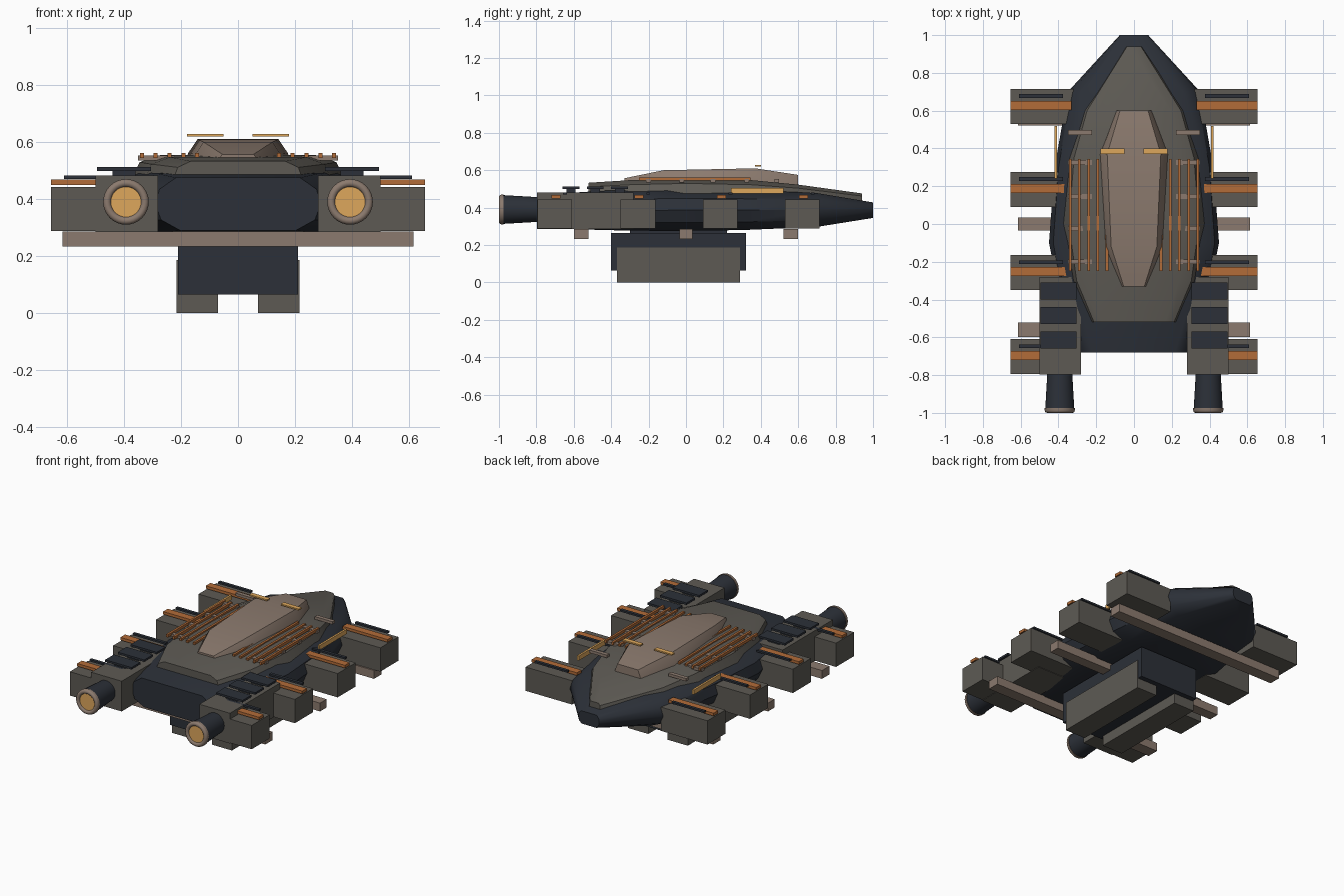
import bpy, bmesh, math

if "Cube" in bpy.data.objects:
    bpy.data.objects.remove(bpy.data.objects["Cube"])

def mat(name, r, g, b):
    m = bpy.data.materials.new(name)
    m.diffuse_color = (r, g, b, 1)
    m.use_nodes = True
    m.node_tree.nodes["Principled BSDF"].inputs["Base Color"].default_value = m.diffuse_color
    return m

DARK = mat("dark_plate", 0.025, 0.03, 0.04)
GREY = mat("grey_armour", 0.11, 0.102, 0.088)
BROWN = mat("brown_metal", 0.26, 0.195, 0.156)
ORANGE = mat("orange_trim", 0.45, 0.15, 0.04)
AMBER = mat("amber_light", 0.73, 0.39, 0.107)

def finish(name, bm, m, angle=None):
    bmesh.ops.recalc_face_normals(bm, faces=bm.faces)
    me = bpy.data.meshes.new(name)
    bm.to_mesh(me)
    bm.free()
    me.materials.append(m)
    ob = bpy.data.objects.new(name, me)
    bpy.context.collection.objects.link(ob)
    if angle:
        bpy.context.view_layer.objects.active = ob
        ob.select_set(True)
        bpy.ops.object.shade_smooth_by_angle(angle=math.radians(angle))
        ob.select_set(False)
    return ob

def box(name, x, y, z, m):
    """Box from (min, max) ranges on each axis."""
    bm = bmesh.new()
    bmesh.ops.create_cube(bm, size=1)
    for v in bm.verts:
        v.co = [r[0] + (c + 0.5) * (r[1] - r[0]) for c, r in zip(v.co, (x, y, z))]
    return finish(name, bm, m)

def pair(name, x, y, z, m):
    box(name + "_right", x, y, z, m)
    box(name + "_left", (-x[1], -x[0]), y, z, m)

def loft(name, stations, section, m, angle):
    """Skin along y; section holds (width, height) factors of the right half."""
    bm = bmesh.new()
    rings = []
    for y, w, zb, zt in stations:
        half = [(w * sx, zb + (zt - zb) * sz) for sx, sz in section]
        pts = half + [(-x, z) for x, z in reversed(half)]
        rings.append([bm.verts.new((x, y, z)) for x, z in pts])
    n = len(rings[0])
    for a, b in zip(rings, rings[1:]):
        for i in range(n):
            j = (i + 1) % n
            bm.faces.new((a[i], a[j], b[j], b[i]))
    bm.faces.new(rings[0])
    bm.faces.new(rings[-1])
    return finish(name, bm, m, angle)

def lathe(name, profile, x, z, m, seg=32):
    """Turn (radius, y) profile about a y-axis line through (x, z)."""
    bm = bmesh.new()
    rings = [[bm.verts.new((x + r * math.cos(2 * math.pi * i / seg), y,
                            z + r * math.sin(2 * math.pi * i / seg)))
              for i in range(seg)] for r, y in profile]
    for a, b in zip(rings, rings[1:]):
        for i in range(seg):
            j = (i + 1) % seg
            bm.faces.new((a[i], a[j], b[j], b[i]))
    bm.faces.new(rings[0])
    bm.faces.new(rings[-1])
    return finish(name, bm, m, 40)

# Hull, upper deck and canopy
loft("hull", [(-0.68, 0.29, 0.29, 0.475), (-0.45, 0.38, 0.28, 0.49), (-0.1, 0.45, 0.275, 0.497),
              (0.3, 0.42, 0.28, 0.495), (0.7, 0.35, 0.297, 0.478), (1.0, 0.075, 0.345, 0.428)],
     [(0.7, 0), (0.93, 0.2), (1, 0.5), (0.95, 0.78), (0.75, 1)], DARK, 40)
loft("upper_deck", [(-0.52, 0.23, 0.46, 0.533), (-0.3, 0.33, 0.465, 0.547), (0.0, 0.375, 0.47, 0.555),
                    (0.35, 0.345, 0.465, 0.547), (0.6, 0.27, 0.46, 0.523), (0.94, 0.04, 0.43, 0.476)],
     [(1, 0), (0.92, 0.7), (0.72, 1)], GREY, 30)
loft("canopy", [(-0.33, 0.07, 0.53, 0.557), (-0.12, 0.155, 0.535, 0.6), (0.37, 0.182, 0.535, 0.61),
                (0.6, 0.095, 0.505, 0.575)],
     [(1, 0), (0.96, 0.35), (0.78, 1)], BROWN, 25)
pair("canopy_light", (0.05, 0.178), (0.37, 0.4), (0.619, 0.628), AMBER)
pair("side_light", (0.408, 0.421), (0.24, 0.52), (0.476, 0.506), AMBER)

# Side pods with trim strips
for i, y in enumerate((0.622, 0.183, -0.257, -0.702)):
    pair(f"side_pod_{i}", (0.32, 0.655), (y - 0.093, y + 0.093), (0.288, 0.443), GREY)
    pair(f"pod_trim_{i}", (0.33, 0.655), (y - 0.018, y + 0.03), (0.45, 0.468), ORANGE)
    pair(f"pod_fin_{i}", (0.375, 0.61), (y + 0.045, y + 0.065), (0.47, 0.482), DARK)

# Engine housings with heat plates, nozzles and glowing discs
pair("engine_housing", (0.28, 0.5), (-0.797, -0.28), (0.285, 0.482), GREY)
for i in range(3):
    y = -0.66 + 0.13 * i
    pair(f"heat_plate_{i}", (0.305, 0.495), (y, y + 0.09), (0.499, 0.512), DARK)
    pair(f"plate_mount_{i}", (0.36, 0.44), (y + 0.02, y + 0.07), (0.48, 0.5), DARK)
for side, x in (("right", 0.393), ("left", -0.393)):
    lathe("nozzle_" + side, [(0.066, -0.79), (0.077, -0.982)], x, 0.39, DARK)
    rim = [(0.066 + 0.014 * math.cos(a * math.pi / 6), -0.986 + 0.014 * math.sin(a * math.pi / 6))
           for a in range(0, -7, -1)]
    lathe("nozzle_rim_" + side, [(0.08, -0.975)] + rim + [(0.052, -0.98)], x, 0.39, BROWN)
    lathe("engine_glow_" + side, [(0.054, -0.98), (0.054, -0.99)], x, 0.39, AMBER)

# Deck grilles: long bars over cross ties
for i, x in enumerate((0.143, 0.191, 0.24, 0.289, 0.337)):
    pair(f"grille_bar_{i}", (x - 0.007, x + 0.007), (-0.25, 0.345), (0.544, 0.562), ORANGE)
for i, y in enumerate((-0.2, -0.023, 0.145, 0.325, 0.485)):
    pair(f"grille_tie_{i}", (0.222, 0.35), (y - 0.013, y + 0.013), (0.535, 0.553), BROWN)

# Underside: cross beams, belly block and skids
for i, y in enumerate((-0.56, 0.0, 0.56)):
    h = 0.034 if i == 1 else 0.038
    box(f"cross_beam_{i}", (-0.615, 0.615), (y - h, y + h), (0.233, 0.287), BROWN)
box("belly_block", (-0.21, 0.21), (-0.4, 0.32), (0.065, 0.265), DARK)
box("belly_mount", (-0.16, 0.16), (-0.3, 0.22), (0.25, 0.3), DARK)
pair("landing_skid", (0.07, 0.215), (-0.37, 0.288), (0, 0.187), GREY)
